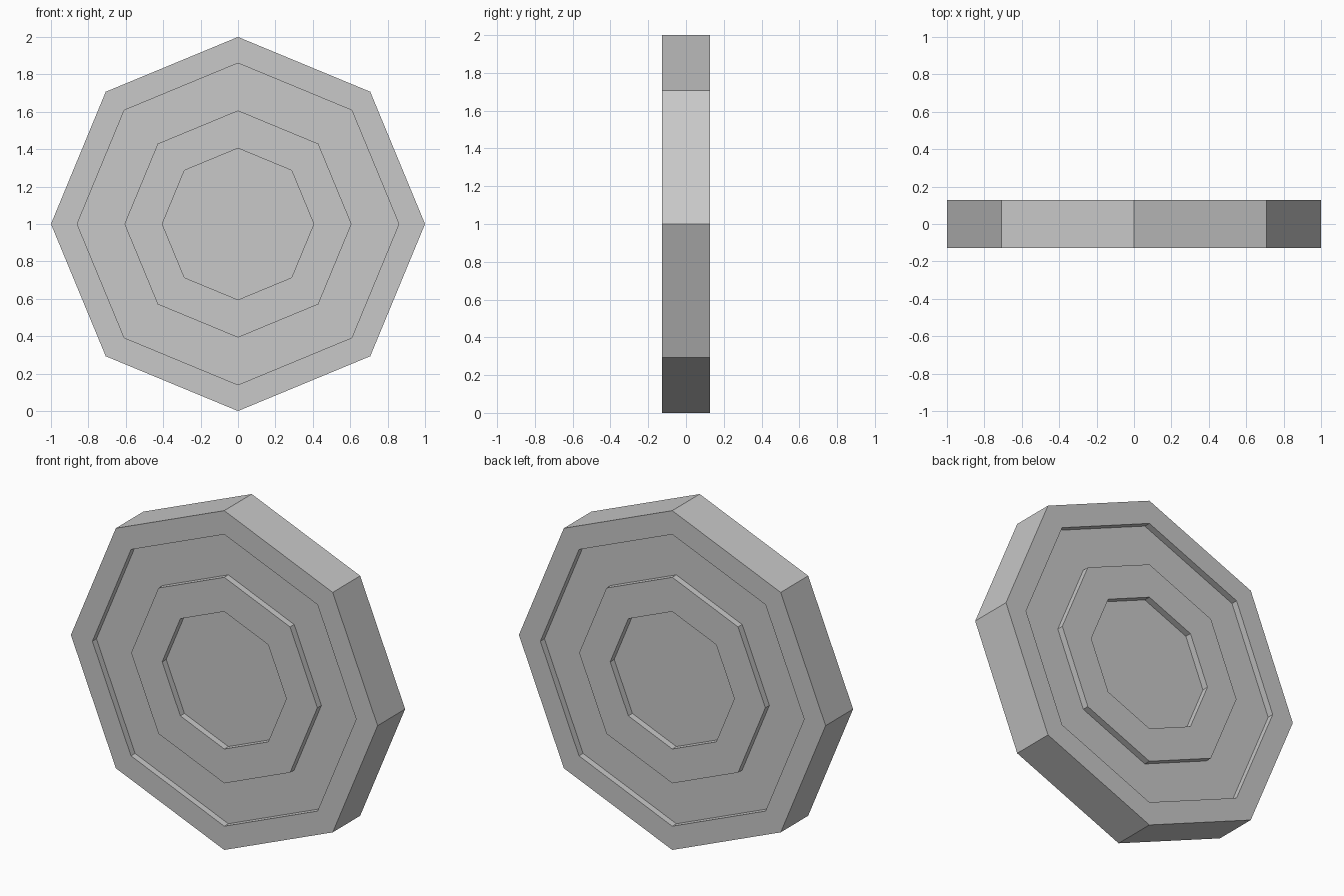
import bpy
import bmesh
from math import cos, sin, pi

cube = bpy.data.objects.get("Cube")
if cube:
    bpy.data.objects.remove(cube, do_unlink=True)

SIDES = 8
HALF = 0.128      # half thickness of the disc
LOW = HALF - 0.038  # level of the sunken areas

grey = bpy.data.materials.new("plain_grey")
grey.use_nodes = True
colour = (0.58, 0.58, 0.58, 1)
grey.diffuse_color = colour
grey.node_tree.nodes["Principled BSDF"].inputs["Base Color"].default_value = colour

# Profile from the sunken centre out to the rim: (radius, level)
half_profile = [(0.405, LOW), (0.405, HALF), (0.607, HALF), (0.607, LOW),
                (0.86, LOW), (0.86, HALF), (1.0, HALF)]
front = [(r, -y) for r, y in half_profile]
profile = front + half_profile[::-1]

# Octagonal disc with stepped rings on both faces
bm = bmesh.new()
rings = []
for r, y in profile:
    angles = [2 * pi * i / SIDES for i in range(SIDES)]
    rings.append([bm.verts.new((r * cos(a), y, 1 + r * sin(a))) for a in angles])
for a, b in zip(rings, rings[1:]):
    for i in range(SIDES):
        j = (i + 1) % SIDES
        bm.faces.new((a[i], a[j], b[j], b[i]))
bm.faces.new(rings[0])
bm.faces.new(rings[-1])
bmesh.ops.recalc_face_normals(bm, faces=bm.faces)

mesh = bpy.data.meshes.new("octagonal_disc")
bm.to_mesh(mesh)
bm.free()
mesh.materials.append(grey)
disc = bpy.data.objects.new("octagonal_disc", mesh)
bpy.context.collection.objects.link(disc)
